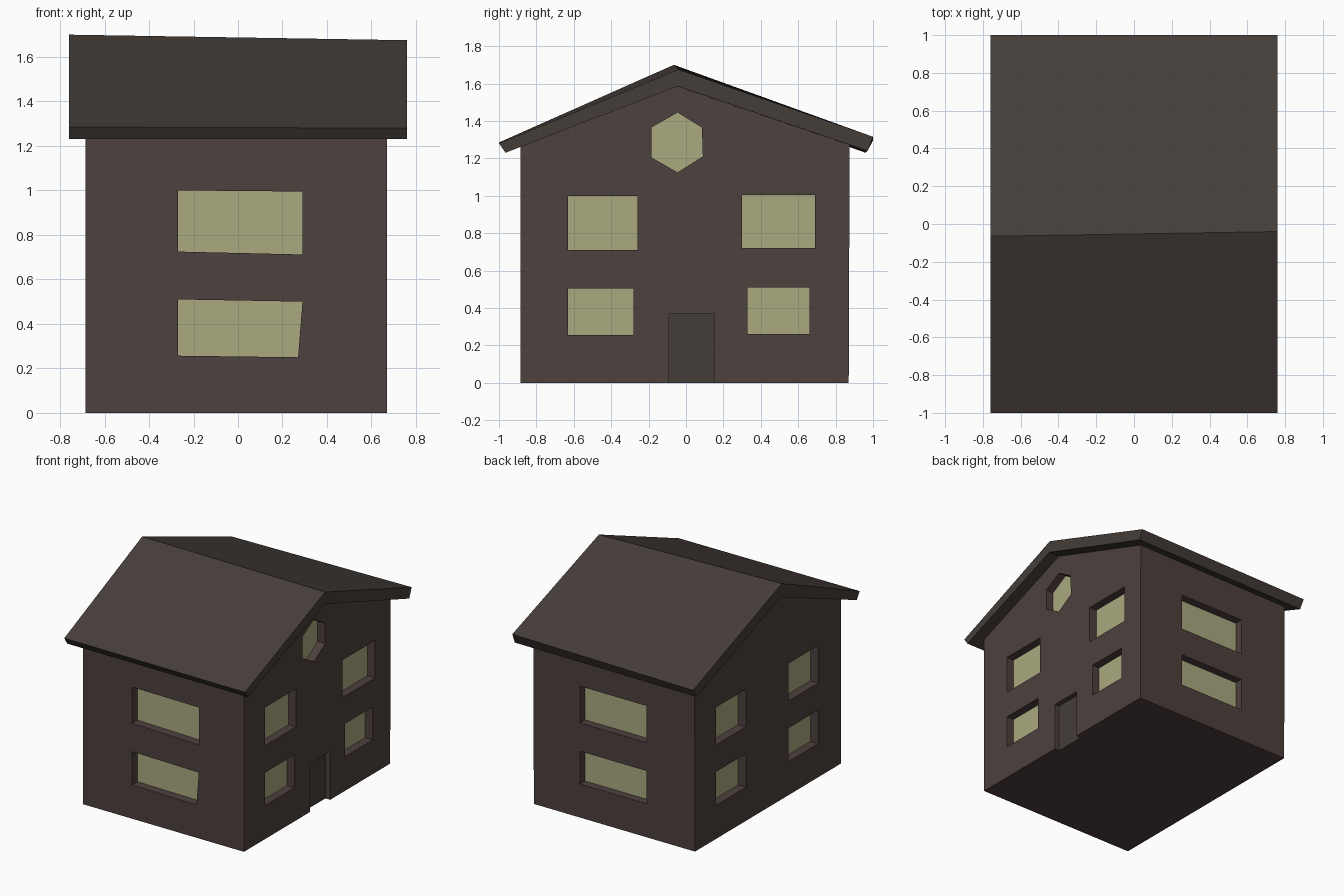
import bpy, bmesh

if "Cube" in bpy.data.objects:
    bpy.data.objects.remove(bpy.data.objects["Cube"])


def material(name, rgb):
    m = bpy.data.materials.new(name)
    m.diffuse_color = (*rgb, 1)
    m.use_nodes = True
    m.node_tree.nodes["Principled BSDF"].inputs["Base Color"].default_value = m.diffuse_color
    return m


wall = material("wall_brown", (0.075, 0.052, 0.048))
glass = material("window_glass", (0.40, 0.40, 0.22))
dark = material("dark_wood", (0.060, 0.048, 0.041))


def loft(bm, a, b, end_mat=0):
    """Closed solid between two matching loops; the second cap gets end_mat."""
    va, vb = [bm.verts.new(p) for p in a], [bm.verts.new(p) for p in b]
    bm.faces.new(va)
    bm.faces.new(vb[::-1]).material_index = end_mat
    for i in range(len(a)):
        j = (i + 1) % len(a)
        bm.faces.new((va[i], vb[i], vb[j], va[j]))


def make_object(name, bm, mats):
    bmesh.ops.recalc_face_normals(bm, faces=bm.faces[:])
    me = bpy.data.meshes.new(name)
    bm.to_mesh(me)
    bm.free()
    for m in mats:
        me.materials.append(m)
    ob = bpy.data.objects.new(name, me)
    bpy.context.collection.objects.link(ob)
    return ob


def at_x(x, profile):
    return [(x, y, z) for y, z in profile]


# House body: gabled block running along x
bm = bmesh.new()
loft(bm,
     at_x(-0.685, [(-0.885, 0), (0.87, 0), (0.875, 1.28), (-0.05, 1.61), (-0.885, 1.27)]),
     at_x(0.67, [(-0.885, 0), (0.87, 0), (0.875, 1.28), (-0.045, 1.60), (-0.885, 1.27)]))
body = make_object("house_body", bm, [wall, glass, dark])

# Recessed openings, cut from each wall
bm = bmesh.new()


def opening(axis, outer, inner, pts, mat=1):
    def put(d):
        return [(d, u, z) if axis == "x" else (u, d, z) for u, z in pts]
    loft(bm, put(outer), put(inner), mat)


def rect(u0, u1, z0, z1):
    return [(u0, z0), (u1, z0), (u1, z1), (u0, z1)]


# Front and back windows
opening("y", -1.0, -0.82, [(-0.27, 0.725), (0.29, 0.712), (0.29, 0.995), (-0.27, 1.0)])
opening("y", -1.0, -0.82, [(-0.27, 0.257), (0.27, 0.25), (0.29, 0.50), (-0.27, 0.51)])
for z0, z1 in ((0.72, 1.0), (0.255, 0.505)):
    opening("y", 1.0, 0.81, rect(-0.28, 0.28, z0, z1))

# Right side windows, round window and door
for pts in (rect(-0.63, -0.26, 0.71, 1.0), rect(0.30, 0.69, 0.72, 1.005),
            rect(-0.63, -0.28, 0.255, 0.505), rect(0.33, 0.66, 0.26, 0.51)):
    opening("x", 0.8, 0.607, pts)
opening("x", 0.8, 0.607, [(-0.045, 1.125), (0.09, 1.21), (0.085, 1.365),
                          (-0.045, 1.445), (-0.185, 1.365), (-0.185, 1.205)])
opening("x", 0.8, 0.63, rect(-0.09, 0.15, -0.1, 0.37), 2)

# Left side windows
for z0, z1 in ((0.715, 1.0), (0.255, 0.51)):
    opening("x", -0.8, -0.62, rect(0.26, 0.62, z0, z1))
    opening("x", -0.8, -0.62, rect(-0.61, -0.25, z0, z1))

cutter = make_object("opening_cutter", bm, [wall, glass, dark])
cutter.hide_render = True
cutter.hide_viewport = True
mod = body.modifiers.new("openings", "BOOLEAN")
mod.operation = "DIFFERENCE"
mod.solver = "EXACT"
mod.object = cutter

# Roof: two sloping slabs meeting at a slightly skewed ridge
bm = bmesh.new()
loft(bm,
     at_x(-0.76, [(-1.0, 1.285), (-0.065, 1.70), (1.0, 1.295),
                  (0.96, 1.23), (-0.055, 1.60), (-0.965, 1.23)]),
     at_x(0.76, [(-1.0, 1.28), (-0.04, 1.675), (1.0, 1.315),
                 (0.97, 1.24), (-0.045, 1.585), (-0.965, 1.23)]))
make_object("roof", bm, [dark])
